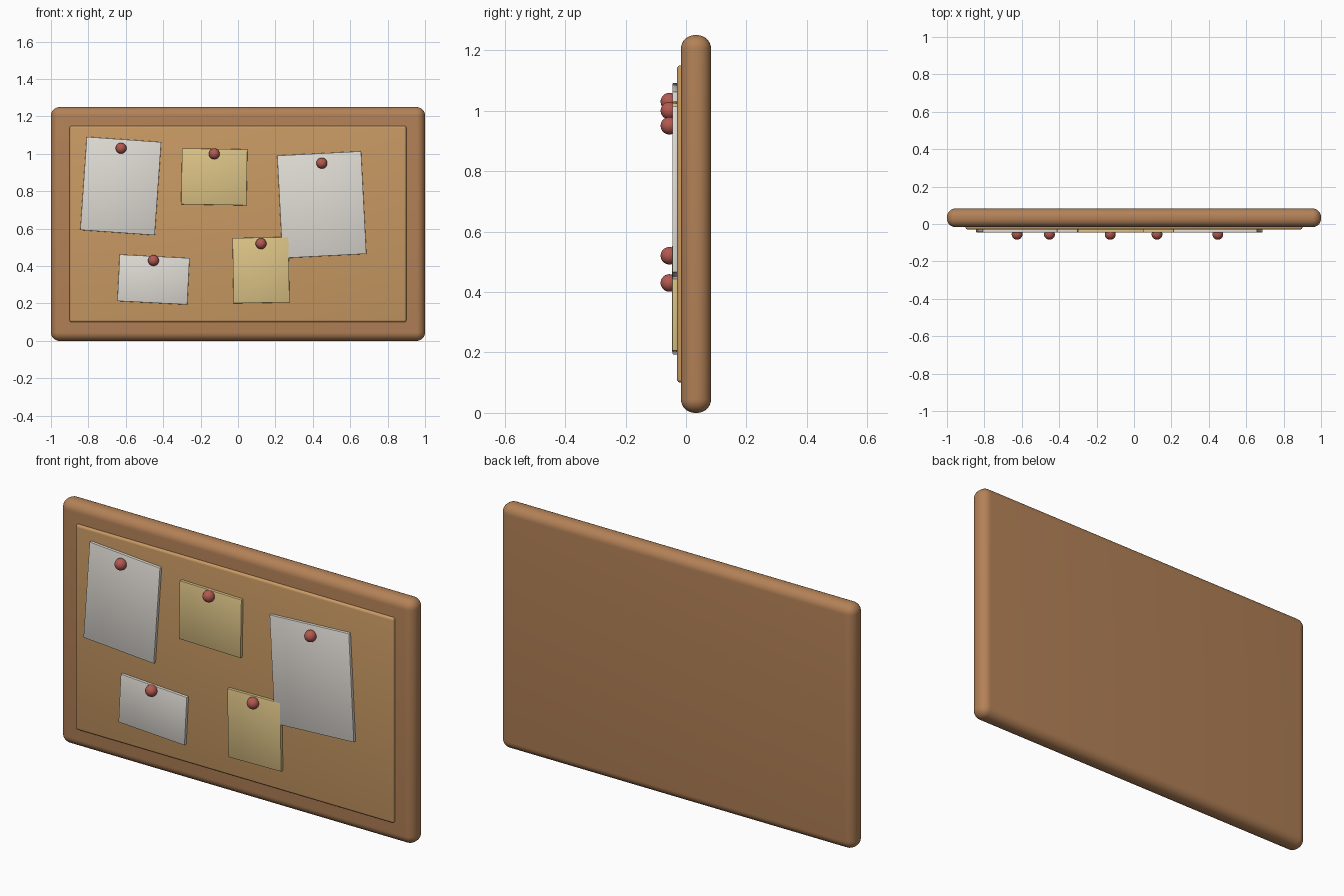
import bpy
import math

if "Cube" in bpy.data.objects:
    bpy.data.objects.remove(bpy.data.objects["Cube"])


def material(name, rgb):
    m = bpy.data.materials.new(name)
    m.diffuse_color = (*rgb, 1)
    m.use_nodes = True
    m.node_tree.nodes["Principled BSDF"].inputs["Base Color"].default_value = m.diffuse_color
    return m


WOOD = material("wood", (0.45, 0.22, 0.095))
CORK = material("cork", (0.58, 0.32, 0.125))
WHITE = material("white_paper", (0.75, 0.72, 0.67))
YELLOW = material("yellow_paper", (0.72, 0.55, 0.24))
RED = material("red_pin", (0.45, 0.10, 0.08))


def slab(name, x, z, w, h, y0, y1, mat, bevel, segments=3, tilt=0):
    """Upright rounded box between depths y0 and y1, tilted about y."""
    bpy.ops.mesh.primitive_cube_add(size=1, location=(x, (y0 + y1) / 2, z))
    ob = bpy.context.object
    ob.name = name
    ob.scale = (w, y1 - y0, h)
    bpy.ops.object.transform_apply(location=False, rotation=False, scale=True)
    ob.rotation_euler.y = tilt
    b = ob.modifiers.new("round", 'BEVEL')
    b.width = bevel
    b.segments = segments
    b.limit_method = 'ANGLE'
    ob.data.materials.append(mat)
    bpy.ops.object.modifier_apply(modifier=b.name)
    bpy.ops.object.shade_smooth_by_angle(angle=math.radians(35))
    return ob


# Wooden backing and raised cork panel
slab("frame", 0, 0.625, 2.0, 1.25, -0.017, 0.083, WOOD, 0.046, 8)
slab("cork_panel", 0, 0.625, 1.8, 1.05, -0.03, 0.02, CORK, 0.012, 4)

# Notes: centre x, z, width, height, tilt, front depth, material, pin x, z
notes = [
    (-0.627, 0.828, 0.40, 0.50, 0.07, -0.045, WHITE, -0.625, 1.03),
    (-0.127, 0.877, 0.35, 0.30, 0.017, -0.045, YELLOW, -0.127, 1.00),
    (0.448, 0.728, 0.45, 0.55, -0.052, -0.045, WHITE, 0.448, 0.95),
    (-0.452, 0.328, 0.375, 0.25, 0.052, -0.045, WHITE, -0.452, 0.43),
    (0.123, 0.378, 0.30, 0.35, -0.017, -0.0455, YELLOW, 0.123, 0.52),
]
for i, (x, z, w, h, tilt, front, mat, px, pz) in enumerate(notes, 1):
    slab(f"note_{i}", x, z, w, h, front, -0.028, mat, 0.003, 2, tilt)
    # Round push pin
    bpy.ops.mesh.primitive_uv_sphere_add(segments=24, ring_count=16, radius=0.029,
                                         location=(px, -0.055, pz))
    pin = bpy.context.object
    pin.name = f"pin_{i}"
    pin.data.materials.append(RED)
    bpy.ops.object.shade_smooth()
